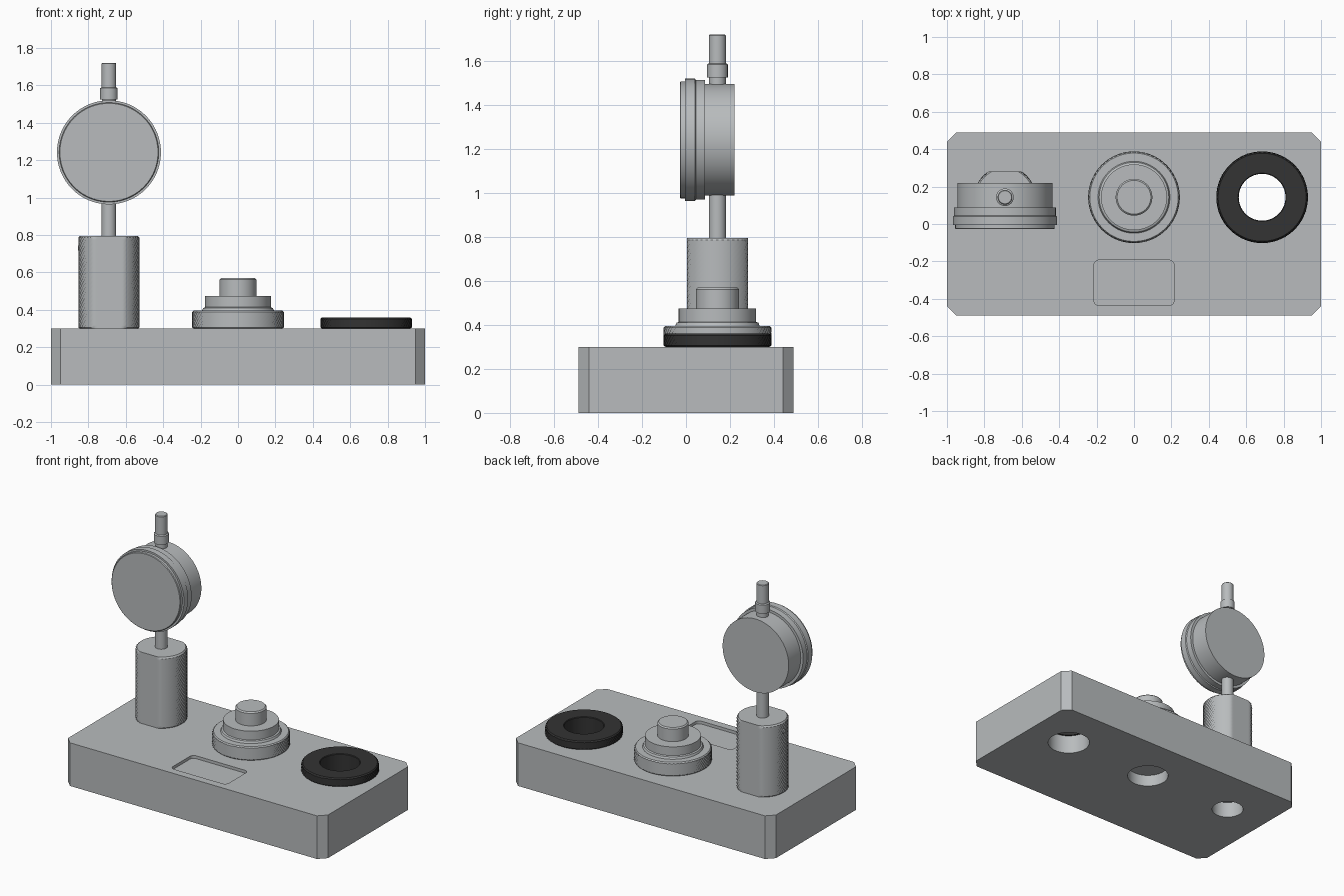
import bpy, bmesh, math
from mathutils import Vector

cube = bpy.data.objects.get("Cube")
if cube:
    bpy.data.objects.remove(cube, do_unlink=True)


def material(name, color):
    m = bpy.data.materials.new(name)
    m.use_nodes = True
    m.diffuse_color = color
    m.node_tree.nodes["Principled BSDF"].inputs["Base Color"].default_value = color
    return m


steel = material("light grey steel", (0.48, 0.50, 0.51, 1))
black = material("black metal", (0.033, 0.033, 0.033, 1))


def finish(bm, name, mat, loc=(0, 0, 0), rot=(0, 0, 0)):
    bmesh.ops.recalc_face_normals(bm, faces=bm.faces)
    me = bpy.data.meshes.new(name)
    bm.to_mesh(me)
    bm.free()
    ob = bpy.data.objects.new(name, me)
    bpy.context.collection.objects.link(ob)
    me.materials.append(mat)
    ob.location, ob.rotation_euler = loc, rot
    return ob


def activate(ob):
    bpy.ops.object.select_all(action="DESELECT")
    ob.select_set(True)
    bpy.context.view_layer.objects.active = ob


def smooth(ob):
    activate(ob)
    bpy.ops.object.shade_smooth_by_angle(angle=math.radians(30))


def knurl(r, z0, z1, rows):
    """Profile rows of a knurled band; the third value marks the row's phase."""
    return [(r, z0 + (z1 - z0) * j / rows, j % 2) for j in range(rows + 1)]


def lathe(name, profile, mat, loc, rot=(0, 0, 0), seg=80, closed=False, flat=None, depth=0.006):
    """Spin a profile round z; knurled rows get alternate points pressed in."""
    bm = bmesh.new()
    rings = []
    for p in profile:
        ring = []
        for i in range(seg):
            a = math.tau * i / seg
            r = p[0]
            if len(p) > 2 and (i + p[2]) % 2:
                r -= depth
            x, y = r * math.cos(a), r * math.sin(a)
            if flat:
                y = max(-flat, min(flat, y))
            ring.append(bm.verts.new((x, y, p[1])))
        rings.append(ring)
    pairs = list(zip(rings, rings[1:]))
    if closed:
        pairs.append((rings[-1], rings[0]))
    else:
        bm.faces.new(rings[0])
        bm.faces.new(rings[-1])
    for a, b in pairs:
        for i in range(seg):
            k = (i + 1) % seg
            bm.faces.new((a[i], a[k], b[k], b[i]))
    ob = finish(bm, name, mat, loc, rot)
    smooth(ob)
    return ob


def prism(name, outline, z0, z1):
    bm = bmesh.new()
    face = bm.faces.new([bm.verts.new((x, y, z0)) for x, y in outline])
    up = bmesh.ops.extrude_face_region(bm, geom=[face])["geom"]
    bmesh.ops.translate(bm, vec=Vector((0, 0, z1 - z0)),
                        verts=[v for v in up if isinstance(v, bmesh.types.BMVert)])
    return finish(bm, name, steel)


def corner_outline(cx, cy, hx, hy, r, steps):
    """Rectangle with rounded corners (one step gives a chamfer)."""
    pts = []
    for q, (sx, sy) in enumerate([(1, 1), (-1, 1), (-1, -1), (1, -1)]):
        for s in range(steps + 1):
            a = math.pi / 2 * (q + s / steps)
            pts.append((cx + sx * (hx - r) + r * math.cos(a),
                        cy + sy * (hy - r) + r * math.sin(a)))
    return pts


GAUGE_X, RING_X, ROW_Y, TOP = -0.69, 0.685, 0.143, 0.3

# Base block with three through holes and a shallow label pocket
base = prism("base_block", corner_outline(0, 0, 1, 0.49, 0.05, 1), 0, TOP)
cutters = [prism("pocket_cutter", corner_outline(0, -0.315, 0.215, 0.122, 0.03, 6), TOP - 0.02, TOP + 0.1)]
for x, r in ((GAUGE_X, 0.103), (0, 0.134), (RING_X, 0.137)):
    cutters.append(lathe("hole_cutter", [(r, -0.1), (r, 0.4)], steel, (x, ROW_Y, 0), seg=64))
for c in cutters:
    c.hide_render = True
    mod = base.modifiers.new("cut", "BOOLEAN")
    mod.object, mod.operation, mod.solver = c, "DIFFERENCE", "EXACT"
    activate(base)
    bpy.ops.object.modifier_apply(modifier=mod.name)
    bpy.data.objects.remove(c, do_unlink=True)
smooth(base)

# Black knurled setting ring with a thin sleeve reaching into the base
lathe("setting_ring",
      [(0.125, 0.13), (0.135, 0.13), (0.135, TOP), (0.235, TOP)]
      + knurl(0.245, 0.306, 0.352, 4)
      + [(0.235, 0.36), (0.129, 0.36), (0.125, 0.356)],
      black, (RING_X, ROW_Y, 0), seg=120, closed=True)

# Stepped setting plug with a knurled collar
lathe("setting_plug",
      [(0.132, 0.08), (0.132, TOP), (0.236, TOP)]
      + knurl(0.245, 0.306, 0.388, 7)
      + [(0.236, 0.396), (0.192, 0.396), (0.186, 0.41), (0.176, 0.414),
         (0.176, 0.475), (0.098, 0.475), (0.098, 0.562), (0.09, 0.57)],
      steel, (0, ROW_Y, 0), seg=120)

# Knurled gauge holder with flats at front and back
lathe("gauge_holder",
      [(0.101, 0.11), (0.101, TOP), (0.156, TOP)]
      + knurl(0.164, 0.306, 0.786, 38)
      + [(0.154, 0.796)],
      steel, (GAUGE_X, ROW_Y, 0), seg=80, flat=0.138)
lathe("holder_set_screw", [(0.014, -0.02), (0.014, 0.003)], steel,
      (GAUGE_X - 0.163, ROW_Y, 0.73), rot=(0, -math.pi / 2, 0), seg=20)

# Dial gauge: lower stem, case with bezel, and plunger cap
lathe("gauge_stem", [(0.039, 0.78), (0.039, 1.02)], steel, (GAUGE_X, ROW_Y, 0), seg=40)
lathe("gauge_case",
      [(0.262, -0.028), (0.266, -0.024), (0.266, -0.005), (0.278, -0.005),
       (0.278, 0.04), (0.272, 0.045), (0.272, 0.087), (0.254, 0.087), (0.254, 0.22)],
      steel, (GAUGE_X, 0, 1.242), rot=(-math.pi / 2, 0, 0), seg=96)
lathe("plunger_cap",
      [(0.038, 1.46), (0.038, 1.525), (0.047, 1.525), (0.047, 1.585),
       (0.039, 1.59), (0.039, 1.716), (0.035, 1.72)],
      steel, (GAUGE_X, ROW_Y, 0), seg=40)
